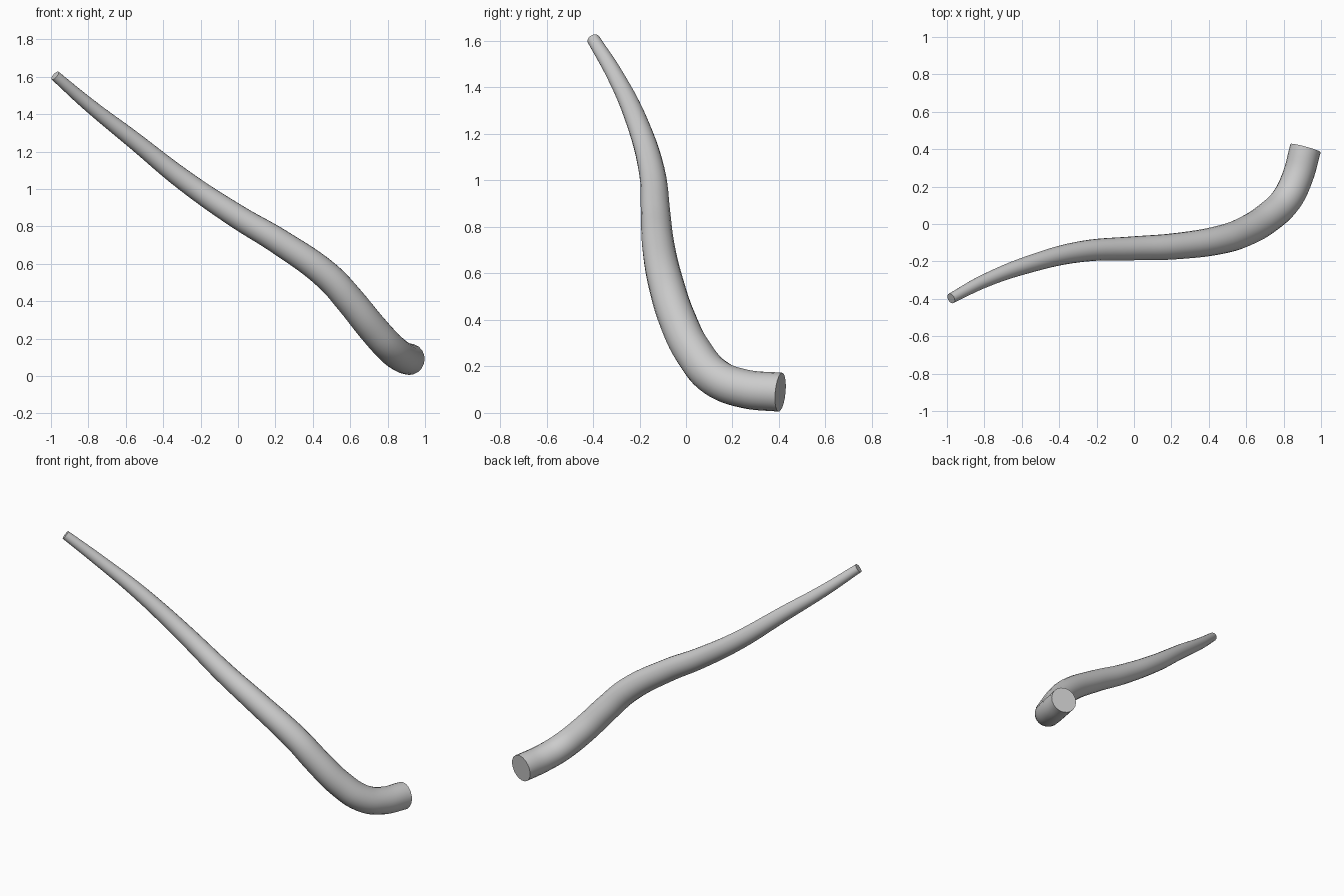
import bpy, math

if "Cube" in bpy.data.objects:
    bpy.data.objects.remove(bpy.data.objects["Cube"])

# Centre line of the tapering horn: x, y, z, radius
path = [
    (0.917, 0.406, 0.089, 0.084),
    (0.874, 0.250, 0.104, 0.083),
    (0.815, 0.130, 0.150, 0.083),
    (0.715, 0.033, 0.260, 0.082),
    (0.600, -0.037, 0.402, 0.080),
    (0.480, -0.080, 0.533, 0.077),
    (0.220, -0.119, 0.718, 0.070),
    (0.000, -0.130, 0.850, 0.064),
    (-0.280, -0.147, 1.040, 0.056),
    (-0.560, -0.215, 1.263, 0.046),
    (-0.800, -0.305, 1.452, 0.036),
    (-0.978, -0.398, 1.606, 0.028),
]

curve = bpy.data.curves.new("horn", "CURVE")
curve.dimensions = "3D"
curve.bevel_depth = 1.0
curve.bevel_resolution = 8
curve.resolution_u = 6
curve.use_fill_caps = True
spline = curve.splines.new("BEZIER")
spline.bezier_points.add(len(path) - 1)
for bp, (x, y, z, r) in zip(spline.bezier_points, path):
    bp.co = (x, y, z)
    bp.radius = r
    bp.handle_left_type = bp.handle_right_type = "AUTO"

# Curved horn with flat capped ends
horn = bpy.data.objects.new("horn", curve)
bpy.context.collection.objects.link(horn)
bpy.context.view_layer.objects.active = horn
horn.select_set(True)
bpy.ops.object.convert(target="MESH")
bpy.ops.object.shade_smooth_by_angle(angle=math.radians(35))
